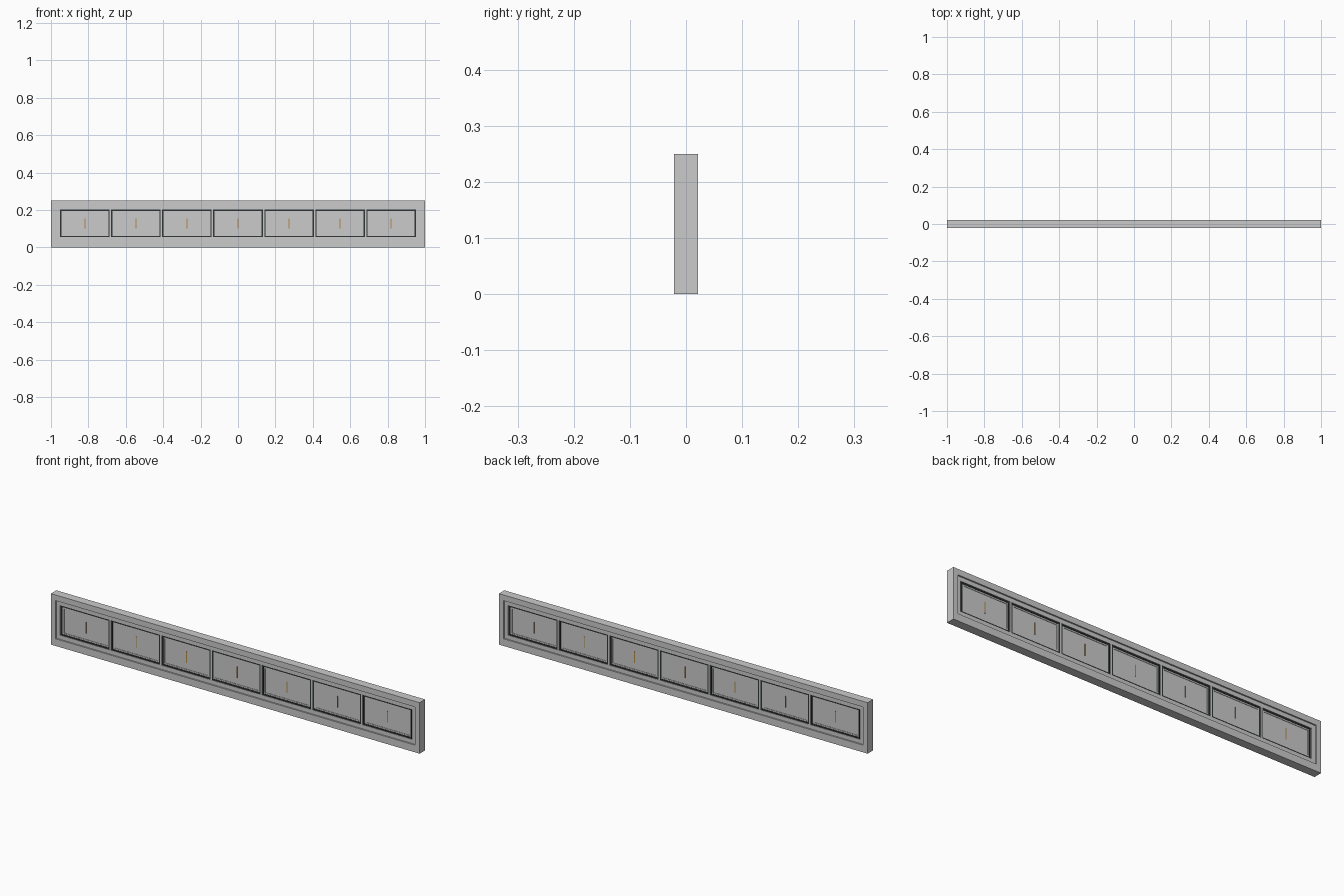
import bpy

if "Cube" in bpy.data.objects:
    bpy.data.objects.remove(bpy.data.objects["Cube"])

def mat(name, c):
    m = bpy.data.materials.new(name)
    m.diffuse_color = (*c, 1)
    m.use_nodes = True
    m.node_tree.nodes["Principled BSDF"].inputs["Base Color"].default_value = m.diffuse_color
    return m

dark = mat("dark_trim", (0.03, 0.035, 0.035))
amber = mat("amber", (0.45, 0.25, 0.06))

def box(name, x0, x1, y0, y1, z0, z1, m=None):
    bpy.ops.mesh.primitive_cube_add(size=1, location=((x0+x1)/2, (y0+y1)/2, (z0+z1)/2))
    o = bpy.context.object
    o.name = name
    o.scale = (x1-x0, y1-y0, z1-z0)
    bpy.ops.object.transform_apply(location=False, rotation=False, scale=True)
    if m:
        o.data.materials.append(m)
    return o

def ring(name, x0, x1, z0, z1, w, y0, y1, m=None):
    # rectangular border made of two rails and two stiles
    box(name + "_bottom", x0, x1, y0, y1, z0, z0+w, m)
    box(name + "_top", x0, x1, y0, y1, z1-w, z1, m)
    box(name + "_left", x0, x0+w, y0, y1, z0+w, z1-w, m)
    box(name + "_right", x1-w, x1, y0, y1, z0+w, z1-w, m)

# outer frame
Y = 0.021
box("bottom_rail", -1, 1, -Y, Y, 0, 0.035)
box("top_rail", -1, 1, -Y, Y, 0.222, 0.25)
for s, n in ((-1, "left"), (1, "right")):
    a, b = sorted((s*0.975, s))
    box(n + "_end_stile", a, b, -Y, Y, 0.035, 0.222)

# recessed inner frame
ring("inner_frame", -0.975, 0.975, 0.035, 0.222, 0.02, -0.014, 0.014)

# seven panels with dark beading and a slim centre strip on both faces
N, W = 7, 1.91
pitch = W / N
for i in range(N):
    cx = -W/2 + pitch*(i+0.5)
    h = pitch/2
    x0, x1 = cx-h+0.004, cx+h-0.004
    box("panel", cx-h, cx+h, -0.008, 0.008, 0.055, 0.202)
    ring("bead", x0, x1, 0.055, 0.202, 0.007, -0.012, 0.012, dark)
    ring("inner_step", x0+0.007, x1-0.007, 0.062, 0.195, 0.007, -0.01, 0.01)
    box("centre_strip", cx-0.002, cx+0.002, -0.01, 0.01, 0.1, 0.155, amber)
for i in range(1, N):
    x = -W/2 + pitch*i
    box("divider", x-0.004, x+0.004, -0.014, 0.014, 0.055, 0.202)
